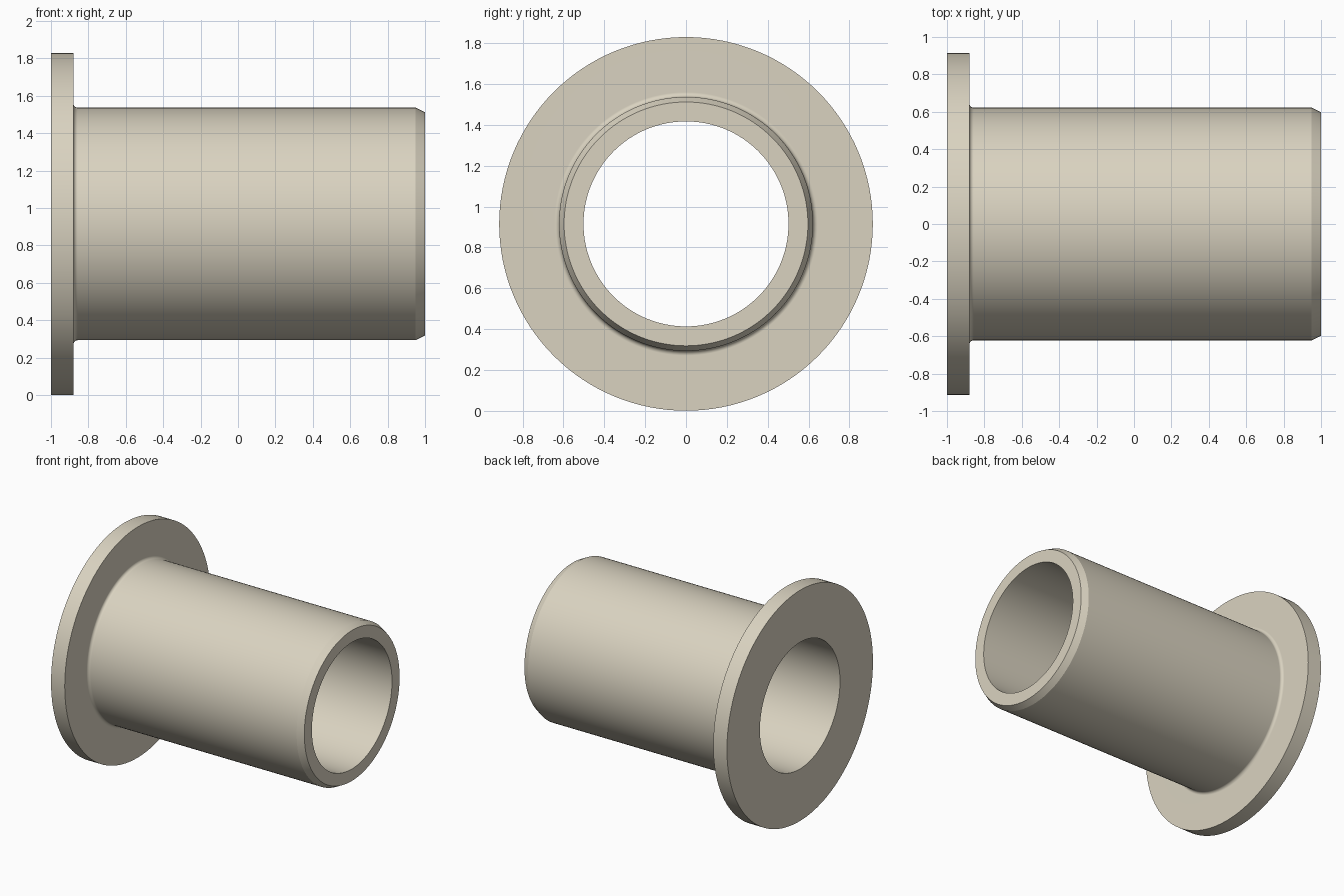
import bpy
import bmesh
from math import pi, sin, cos, radians

cube = bpy.data.objects.get("Cube")
if cube:
    bpy.data.objects.remove(cube, do_unlink=True)

SEGMENTS = 128
LENGTH = 2.0
FLANGE_R, FLANGE_X = 0.915, -0.88
TUBE_R, BORE_R = 0.622, 0.502
CHAMFER_X, END_R = 0.95, 0.597
FILLET, FILLET_STEPS = 0.023, 8

# Material
beige = bpy.data.materials.new("warm beige")
beige.use_nodes = True
colour = (0.70, 0.65, 0.53, 1.0)
beige.diffuse_color = colour
beige.node_tree.nodes["Principled BSDF"].inputs["Base Color"].default_value = colour

# Half section as (x along axis, radius): flange, root fillet, tube, end chamfer, bore
half = LENGTH / 2
profile = [(-half, BORE_R), (-half, FLANGE_R), (FLANGE_X, FLANGE_R)]
for i in range(FILLET_STEPS + 1):
    a = pi / 2 * i / FILLET_STEPS
    profile.append((FLANGE_X + FILLET * (1 - cos(a)),
                    TUBE_R + FILLET * (1 - sin(a))))
profile += [(CHAMFER_X, TUBE_R), (half, END_R), (half, BORE_R)]

# Revolve the closed section around the x axis
bm = bmesh.new()
rings = []
for s in range(SEGMENTS):
    t = 2 * pi * s / SEGMENTS
    rings.append([bm.verts.new((x, r * cos(t), FLANGE_R + r * sin(t)))
                  for x, r in profile])
count = len(profile)
for s, ring in enumerate(rings):
    following = rings[(s + 1) % SEGMENTS]
    for i in range(count):
        j = (i + 1) % count
        bm.faces.new((ring[i], ring[j], following[j], following[i]))
bmesh.ops.recalc_face_normals(bm, faces=bm.faces[:])

mesh = bpy.data.meshes.new("flanged_bushing")
bm.to_mesh(mesh)
bm.free()
mesh.materials.append(beige)
bushing = bpy.data.objects.new("flanged_bushing", mesh)
bpy.context.collection.objects.link(bushing)

# Smooth round surfaces, crisp rims and flat faces
bpy.ops.object.select_all(action="DESELECT")
bushing.select_set(True)
bpy.context.view_layer.objects.active = bushing
bpy.ops.object.shade_smooth_by_angle(angle=radians(20))
weighted = bushing.modifiers.new("Weighted Normals", "WEIGHTED_NORMAL")
weighted.keep_sharp = True
